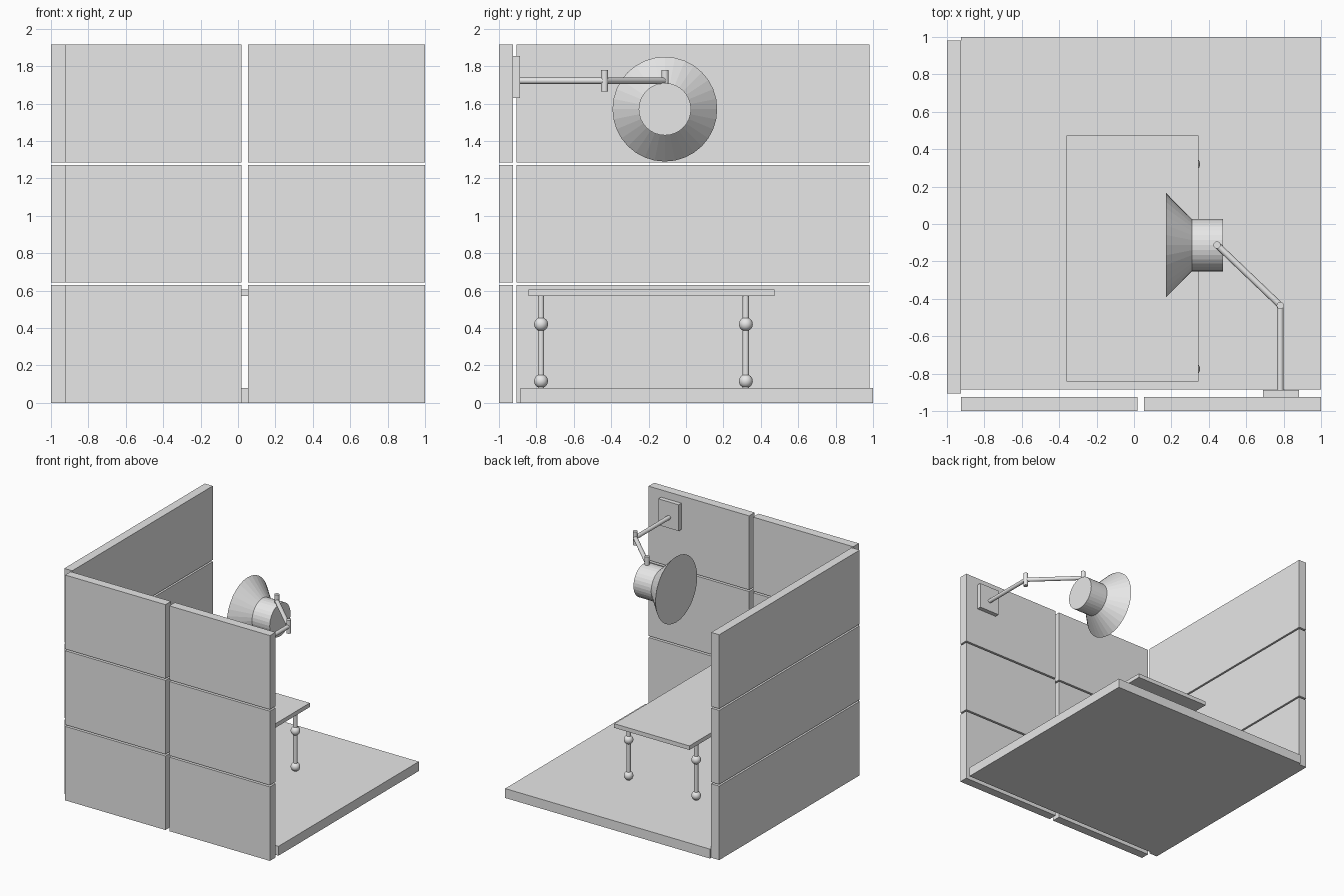
import bpy
from mathutils import Vector

cube = bpy.data.objects.get("Cube")
if cube:
    bpy.data.objects.remove(cube, do_unlink=True)

grey = bpy.data.materials.new("plain grey")
grey.use_nodes = True
colour = (0.8, 0.8, 0.8, 1)
grey.diffuse_color = colour
grey.node_tree.nodes["Principled BSDF"].inputs["Base Color"].default_value = colour


def finish(name):
    ob = bpy.context.object
    ob.name = name
    ob.data.materials.append(grey)
    return ob


def box(name, low, high):
    low, high = Vector(low), Vector(high)
    bpy.ops.mesh.primitive_cube_add(size=1, location=(low + high) / 2)
    ob = finish(name)
    ob.scale = high - low
    bpy.ops.object.transform_apply(location=False, rotation=False, scale=True)
    return ob


def rod(name, start, end, r_start, r_end=None):
    """Round bar or cone between two points."""
    start, end = Vector(start), Vector(end)
    axis = end - start
    bpy.ops.mesh.primitive_cone_add(
        vertices=32, radius1=r_start, radius2=r_start if r_end is None else r_end,
        depth=axis.length, location=(start + end) / 2,
        rotation=axis.to_track_quat('Z', 'Y').to_euler())
    return finish(name)


def smooth():
    bpy.ops.object.shade_smooth_by_angle()


# Floor slab
box("floor", (-0.925, -0.885, 0), (1, 1, 0.08))

# Walls: three rows of separate panels
for row in range(3):
    z0 = row * 0.643
    z1 = z0 + 0.629
    box("side_wall_panel", (-1, -0.905, z0), (-0.925, 0.982, z1))
    box("front_wall_panel_right", (-0.925, -1, z0), (0.018, -0.925, z1))
    box("front_wall_panel_left", (0.054, -1, z0), (1, -0.925, z1))

# Table with beaded legs
box("table_top", (-0.362, -0.843, 0.57), (0.345, 0.472, 0.605))
for x in (-0.32, 0.316):
    for y in (-0.775, 0.32):
        rod("table_leg", (x, y, 0.08), (x, y, 0.57), 0.017)
        smooth()
        for z in (0.116, 0.42):
            bpy.ops.mesh.primitive_uv_sphere_add(
                segments=32, ring_count=16, radius=0.037, location=(x, y, z))
            finish("leg_bead")
            smooth()

# Wall bracket and jointed lamp arm
box("lamp_wall_plate", (0.69, -0.925, 1.63), (0.882, -0.888, 1.853))
arm_z = 1.722
elbow = Vector((0.782, -0.435, arm_z))
wrist = Vector((0.444, -0.112, arm_z))
rod("lamp_arm_inner", (elbow.x, -0.89, arm_z), elbow, 0.017)
smooth()
rod("lamp_arm_outer", elbow, wrist, 0.017)
smooth()
up = Vector((0, 0, 0.057))
rod("lamp_elbow", elbow - up, elbow + up, 0.019)
smooth()
rod("lamp_wrist", wrist - up, wrist + up, 0.019)
smooth()

# Lamp housing and flared shade
y, z = -0.113, 1.57
rod("lamp_housing", (0.475, y, z), (0.309, y, z), 0.14)
rod("lamp_shade", (0.309, y, z), (0.17, y, z), 0.14, 0.28)
